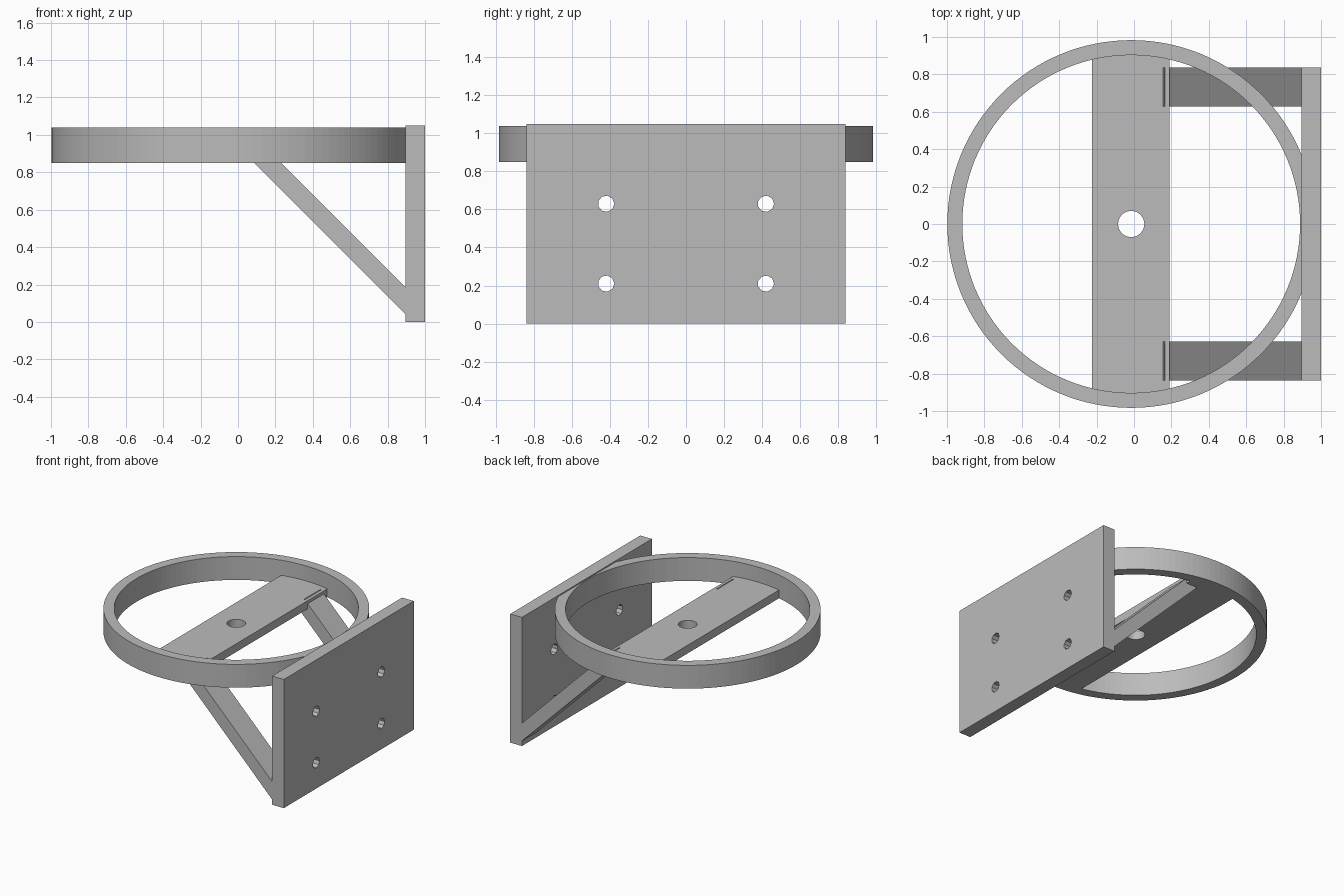
import bpy, bmesh, math
from mathutils import Matrix, Vector

if "Cube" in bpy.data.objects:
    bpy.data.objects.remove(bpy.data.objects["Cube"], do_unlink=True)

grey = bpy.data.materials.new("plain_grey")
grey.use_nodes = True
COLOUR = (0.5, 0.5, 0.5, 1)
grey.diffuse_color = COLOUR
grey.node_tree.nodes["Principled BSDF"].inputs["Base Color"].default_value = COLOUR

CX = -0.015                     # ring centre
RING_LOW, RING_TOP = 0.85, 1.04
BAR_TOP = 0.917
PLATE_X, PLATE_Y, PLATE_TOP = 0.895, 0.838, 1.05


def finish(name, bm):
    bmesh.ops.recalc_face_normals(bm, faces=bm.faces)
    mesh = bpy.data.meshes.new(name)
    bm.to_mesh(mesh)
    bm.free()
    mesh.materials.append(grey)
    obj = bpy.data.objects.new(name, mesh)
    bpy.context.collection.objects.link(obj)
    return obj


def box(name, low, high):
    low, high = Vector(low), Vector(high)
    bm = bmesh.new()
    matrix = Matrix.Translation((low + high) / 2) @ Matrix.Diagonal((high - low).to_4d())
    bmesh.ops.create_cube(bm, size=1, matrix=matrix)
    return finish(name, bm)


def drill(obj, centre, radius, sides, axis):
    """Cut a round hole through obj along the axis."""
    bm = bmesh.new()
    turn = Vector((0, 0, 1)).rotation_difference(Vector(axis)).to_matrix().to_4x4()
    bmesh.ops.create_cone(bm, cap_ends=True, segments=sides, radius1=radius, radius2=radius,
                          depth=0.5, matrix=Matrix.Translation(centre) @ turn)
    cutter = finish("hole_cutter", bm)
    cutter.hide_render = True
    mod = obj.modifiers.new("hole", "BOOLEAN")
    mod.operation, mod.solver, mod.object = "DIFFERENCE", "EXACT", cutter
    bpy.context.view_layer.objects.active = obj
    bpy.ops.object.modifier_apply(modifier=mod.name)
    bpy.data.objects.remove(cutter, do_unlink=True)


def smooth(obj):
    bpy.ops.object.select_all(action="DESELECT")
    obj.select_set(True)
    bpy.context.view_layer.objects.active = obj
    bpy.ops.object.shade_smooth_by_angle(angle=math.radians(30))


# Ring: rectangular section swept round the centre
bm = bmesh.new()
section = [(0.903, RING_LOW), (0.983, RING_LOW), (0.983, RING_TOP), (0.903, RING_TOP)]
face = bm.faces.new([bm.verts.new((CX + r, 0, z)) for r, z in section])
bmesh.ops.spin(bm, geom=[face, *face.edges, *face.verts], cent=(CX, 0, 0), axis=(0, 0, 1),
               angle=math.tau, steps=128, use_merge=True, use_duplicate=False)
bmesh.ops.remove_doubles(bm, verts=bm.verts, dist=0.0001)
smooth(finish("ring", bm))

# Cross bar with its centre hole
bar = box("cross_bar", (-0.225, -0.92, RING_LOW), (0.19, 0.92, BAR_TOP))
drill(bar, (CX, 0, 0.88), 0.07, 32, (0, 0, 1))
smooth(bar)

# Wall plate with four screw holes
plate = box("wall_plate", (PLATE_X, -PLATE_Y, 0), (1, PLATE_Y, PLATE_TOP))
for y in (-0.42, 0.42):
    for z in (0.21, 0.63):
        drill(plate, (0.95, y, z), 0.043, 9, (1, 0, 0))

# Diagonal struts, square cut where they meet the bar
for name, side in (("left_strut", 1), ("right_strut", -1)):
    bm = bmesh.new()
    outline = [(0.087, 0.849), (0.16, 0.922), (0.92, 0.162), (0.92, 0.016)]
    face = bm.faces.new([bm.verts.new((x, side * 0.628, z)) for x, z in outline])
    new = bmesh.ops.extrude_face_region(bm, geom=[face])["geom"]
    bmesh.ops.translate(bm, vec=(0, side * 0.209, 0),
                        verts=[v for v in new if isinstance(v, bmesh.types.BMVert)])
    finish(name, bm)
